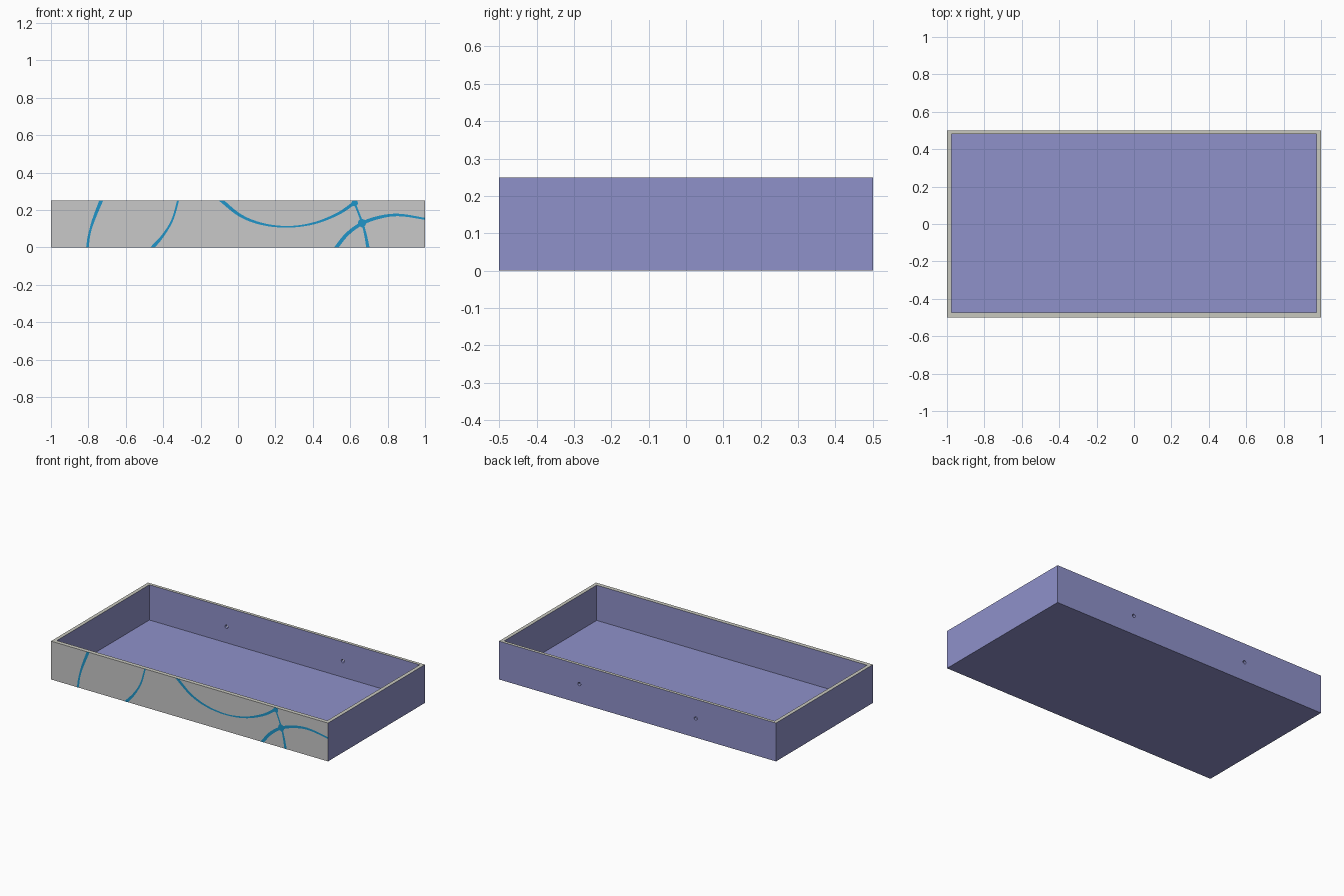
import bpy, bmesh, math
from mathutils import Vector

if "Cube" in bpy.data.objects:
    bpy.data.objects.remove(bpy.data.objects["Cube"])


def material(name, rgb):
    m = bpy.data.materials.new(name)
    m.diffuse_color = (*rgb, 1)
    m.use_nodes = True
    m.node_tree.nodes["Principled BSDF"].inputs["Base Color"].default_value = m.diffuse_color
    return m


LILAC = material("lilac", (0.275, 0.285, 0.59))
GREY = material("light_grey", (0.58, 0.58, 0.58))
RIM = material("warm_grey", (0.58, 0.58, 0.52))
BLUE = material("vein_blue", (0.014, 0.30, 0.58))


def finish(bm, name, mats):
    me = bpy.data.meshes.new(name)
    bm.to_mesh(me)
    bm.free()
    for m in mats:
        me.materials.append(m)
    ob = bpy.data.objects.new(name, me)
    bpy.context.collection.objects.link(ob)
    return ob


def ring(bm, x, y0, y1, z):
    return [bm.verts.new(p) for p in ((-x, y0, z), (x, y0, z), (x, y1, z), (-x, y1, z))]


# Open tray: outer shell, rim, inner shell and floor as a chain of rings
H = 0.25
bm = bmesh.new()
rings = [ring(bm, 1, -0.5, 0.5, 0), ring(bm, 1, -0.5, 0.5, H),
         ring(bm, 0.976, -0.473, 0.48, H), ring(bm, 0.976, -0.473, 0.48, 0.02)]
for a, b in zip(rings, rings[1:]):
    for i in range(4):
        j = (i + 1) % 4
        bm.faces.new((a[i], a[j], b[j], b[i]))
bm.faces.new(rings[0][::-1])
bm.faces.new(rings[-1])
bmesh.ops.recalc_face_normals(bm, faces=bm.faces)
for f in bm.faces:
    c = f.calc_center_median()
    if c.z > H - 0.001:
        f.material_index = 2          # rim
    elif c.y < -0.499:
        f.material_index = 1          # front face
tray = finish(bm, "tray", [LILAC, GREY, RIM])

# Two screw holes through the back wall
for x in (-0.42, 0.42):
    bpy.ops.mesh.primitive_cylinder_add(vertices=16, radius=0.011, depth=0.1,
                                        location=(x, 0.49, 0.125),
                                        rotation=(math.pi / 2, 0, 0))
    cutter = bpy.context.object
    cutter.name = "hole_cutter"
    cutter.hide_render = True
    cutter.data.materials.append(LILAC)
    mod = tray.modifiers.new("hole", 'BOOLEAN')
    mod.object = cutter
    mod.operation = 'DIFFERENCE'
    mod.solver = 'EXACT'
    bpy.context.view_layer.objects.active = tray
    bpy.ops.object.modifier_apply(modifier=mod.name)
    bpy.data.objects.remove(cutter)


def smooth_path(pts, n=8):
    """Catmull-Rom samples through (x, z) points."""
    p = [Vector(q) for q in pts]
    p = [2 * p[0] - p[1]] + p + [2 * p[-1] - p[-2]]
    out = []
    for a, b, c, d in zip(p, p[1:], p[2:], p[3:]):
        for k in range(n):
            t = k / n
            out.append(0.5 * (2 * b + (c - a) * t + (2 * a - 5 * b + 4 * c - d) * t * t
                              + (3 * b - a - 3 * c + d) * t ** 3))
    return out + [p[-2]]


def plate(bm, name):
    """Trim painted shape to the front face and hand it over."""
    for co, no in (((0, 0, 0), (0, 0, -1)), ((0, 0, H), (0, 0, 1)), ((1, 0, 0), (1, 0, 0))):
        bmesh.ops.bisect_plane(bm, geom=bm.verts[:] + bm.edges[:] + bm.faces[:],
                               plane_co=co, plane_no=no, clear_outer=True)
    for f in bm.faces:
        f.normal_update()
        if f.normal.y > 0:
            f.normal_flip()
    return finish(bm, name, [BLUE])


Y = -0.501


def vein(name, pts, w0, w1, w2):
    """Ribbon with start, middle and end widths."""
    path = smooth_path(pts)
    bm = bmesh.new()
    prev = None
    last = len(path) - 1
    for i, p in enumerate(path):
        d = (path[min(i + 1, last)] - path[max(i - 1, 0)]).normalized()
        t = i / last
        w = w0 + (w1 - w0) * 2 * t if t < 0.5 else w1 + (w2 - w1) * (2 * t - 1)
        n = Vector((-d.y, d.x)) * w / 2
        pair = [bm.verts.new((q.x, Y, q.y)) for q in (p + n, p - n)]
        if prev:
            bm.faces.new((prev[0], prev[1], pair[1], pair[0]))
        prev = pair
    plate(bm, name)


# Painted veins on the front face
vein("left_vein", [(-0.728, .26), (-0.775, .14), (-0.797, .06), (-0.806, -.01)], .020, .012, .014)
vein("second_vein", [(-0.318, .26), (-0.35, .15), (-0.40, .065), (-0.465, -.01)], .010, .011, .020)
vein("long_vein", [(-0.105, .265), (0.01, .172), (0.13, .125), (0.27, .11), (0.41, .13),
                   (0.535, .18), (0.625, .24)], .020, .008, .018)
vein("branch_vein", [(.622, .24), (.663, .135), (.682, .065), (.696, -.01)], .010, .012, .018)
vein("right_vein", [(.518, -.01), (.583, .07), (.663, .128), (.76, .162), (.865, .173),
                    (1.01, .151)], .020, .018, .010)

# Spots where the veins meet
for x, z, r in ((.624, .237, .018), (.663, .13, .023)):
    bm = bmesh.new()
    bm.faces.new([bm.verts.new((x + r * math.cos(a), Y - 0.0003, z + r * math.sin(a)))
                  for a in (k * math.pi / 4 for k in range(8))])
    plate(bm, "vein_junction")
